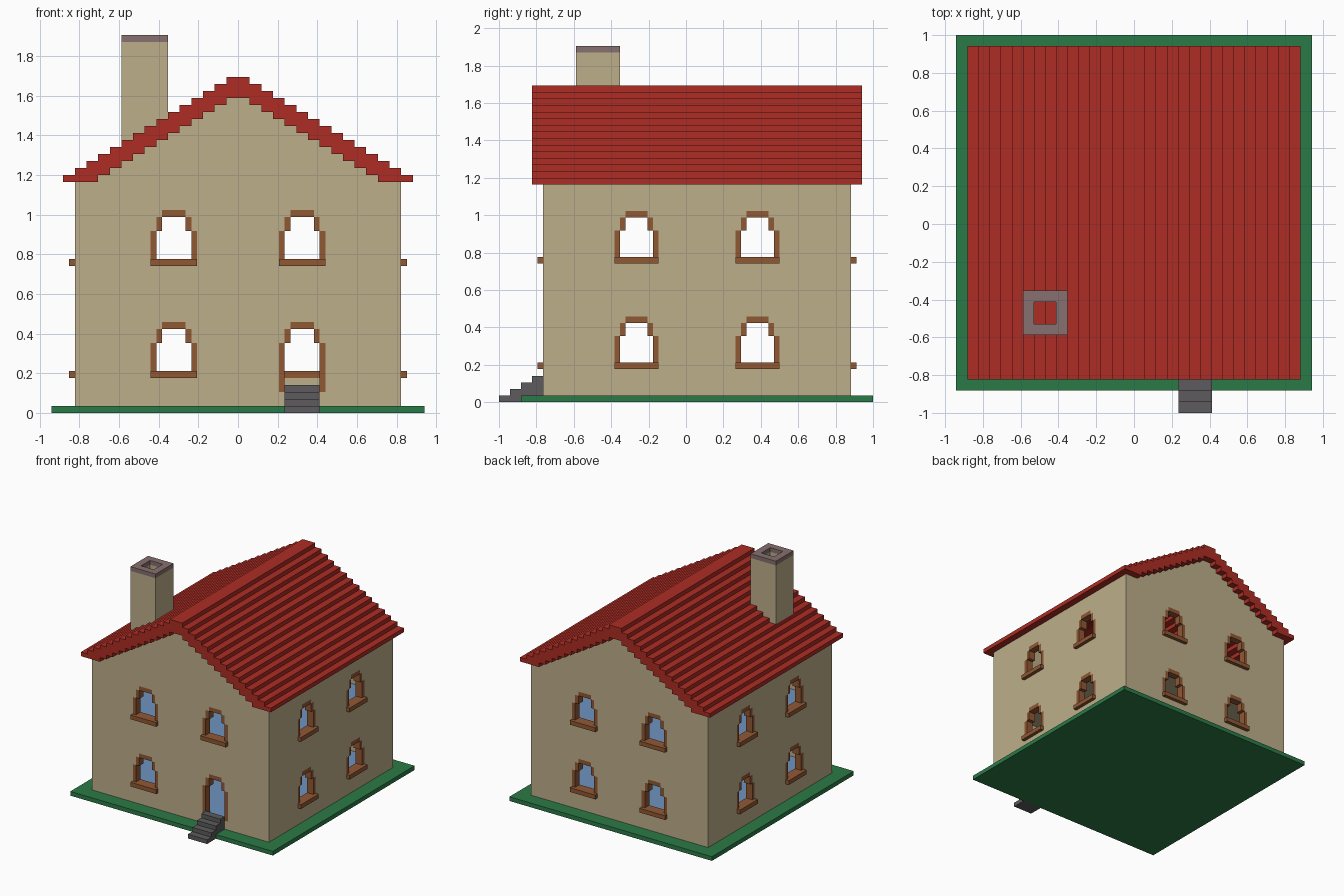
import bpy, bmesh, math
from mathutils import Matrix, Vector

if "Cube" in bpy.data.objects:
    bpy.data.objects.remove(bpy.data.objects["Cube"])

U = 2 / 34        # horizontal module
H = U * 0.6       # layer height


def material(name, r, g, b):
    def lin(c):
        c /= 255
        return c / 12.92 if c < 0.04 else ((c + 0.055) / 1.055) ** 2.4
    m = bpy.data.materials.new(name)
    m.use_nodes = True
    col = (lin(r), lin(g), lin(b), 1)
    m.diffuse_color = col
    m.node_tree.nodes["Principled BSDF"].inputs["Base Color"].default_value = col
    return m


TAN = material("tan_wall", 190, 175, 139)
RED = material("red_roof", 173, 44, 35)
GREEN = material("green_grass", 43, 122, 70)
BROWN = material("brown_wood", 145, 88, 52)
GREY = material("grey_stone", 93, 91, 93)
MAUVE = material("mauve_cap", 135, 112, 112)
BLUE = material("blue_floor", 110, 148, 192)


def prism(name, mat, parts, d0, d1, holes=(), turn=0, flat=False):
    """Extrude outlines from d0 to d1: along y (upright) or along z (flat)."""
    def place(h, v, d):
        return Vector((h * U, v * U, d * H) if flat else (h * U, d * U, v * H))
    bm = bmesh.new()
    loops = [[bm.verts.new(place(h, v, d0)) for h, v in loop]
             for loop in list(parts) + list(holes)]
    if holes:
        edges = [bm.edges.new((a, b)) for lp in loops
                 for a, b in zip(lp, lp[1:] + lp[:1])]
        bmesh.ops.triangle_fill(bm, edges=edges, use_beauty=True)
    else:
        for lp in loops:
            bm.faces.new(lp)
    ext = bmesh.ops.extrude_face_region(bm, geom=bm.faces[:], use_keep_orig=True)
    moved = [g for g in ext["geom"] if isinstance(g, bmesh.types.BMVert)]
    bmesh.ops.translate(bm, verts=moved, vec=place(0, 0, d1 - d0))
    bmesh.ops.recalc_face_normals(bm, faces=bm.faces[:])
    bm.transform(Matrix.Translation((0, U, 0)) @ Matrix.Rotation(turn * math.pi / 2, 4, "Z"))
    me = bpy.data.meshes.new(name)
    bm.to_mesh(me)
    bm.free()
    me.materials.append(mat)
    ob = bpy.data.objects.new(name, me)
    bpy.context.collection.objects.link(ob)
    return ob


def rect(x0, x1, z0, z1):
    return [(x0, z0), (x1, z0), (x1, z1), (x0, z1)]


def mirrored(half):
    return half + [(-x, z) for x, z in reversed(half)]


def shifted(loop, dx):
    return [(x + dx, z) for x, z in loop]


# Stepped gable edge shared by roof and end walls
EAVES, RIDGE_STEPS = 33, 15
inner = [(12 - k, EAVES + k + e) for k in range(12) for e in (0, 1)]
outer = [(15 - k, EAVES + k + e) for k in reversed(range(RIDGE_STEPS)) for e in (1, 0)]

prism("grass_base", GREEN, [rect(-16, 16, -16, 16)], 0, 1, flat=True)
prism("roof", RED, [mirrored(outer + inner)], -15, 15)

# Walls with stepped-arch openings, wooden frames and sills
for turn, side in enumerate(("front", "left", "back", "right")):
    holes, frames, sills = [], [], []
    for cx in (-5.5, 5.5):
        for top in (13, 29):
            door = side == "front" and cx > 0 and top == 13
            bottom = 3 if door else top - 8
            arch = mirrored([(2, bottom), (2, top - 3), (1.5, top - 3),
                             (1.5, top - 1), (1, top - 1), (1, top)])
            holes.append(shifted(arch, cx))
            foot = bottom if door else bottom + 1
            for s in (-1, 1):
                frames.append(rect(cx + s * 2, cx + s * 1.5, foot, top - 3))
                frames.append(rect(cx + s * 1.5, cx + s, top - 3, top - 1))
            frames.append(rect(cx - 1, cx + 1, top - 1, top))
            if not door:
                sills.append(rect(cx - 2, cx + 2, bottom, bottom + 1))
    if side in ("front", "back"):
        outline = mirrored([(14, 1), (14, EAVES)] + inner)
    else:
        outline = rect(-13, 13, 1, EAVES)
    prism(side + "_wall", TAN, [outline], -14, -13, holes, turn)
    prism(side + "_frames", BROWN, frames, -14, -13, turn=turn)
    prism(side + "_sills", BROWN, sills, -14.5, -13, turn=turn)

# Floors inside
room = [rect(-13, 13, -13, 13)]
prism("ground_floor", BLUE, room, 1, 3, flat=True)
prism("ceiling", TAN, room, 17, 18, flat=True)
prism("upper_floor", BLUE, room, 18, 19, flat=True)

# Chimney: hollow stack with a cap ring
ring = [rect(-10, -6, -11, -7)]
flue = [rect(-9, -7, -10, -8)]
prism("chimney", TAN, ring, 39, 53, flue, flat=True)
prism("chimney_cap", MAUVE, ring, 53, 54, flue, flat=True)

# Entrance steps
for i in range(4):
    back = -16 if i == 0 else -14
    prism(f"step_{i + 1}", GREY, [rect(4, 7, i - 18, back)], i, i + 1, flat=True)
